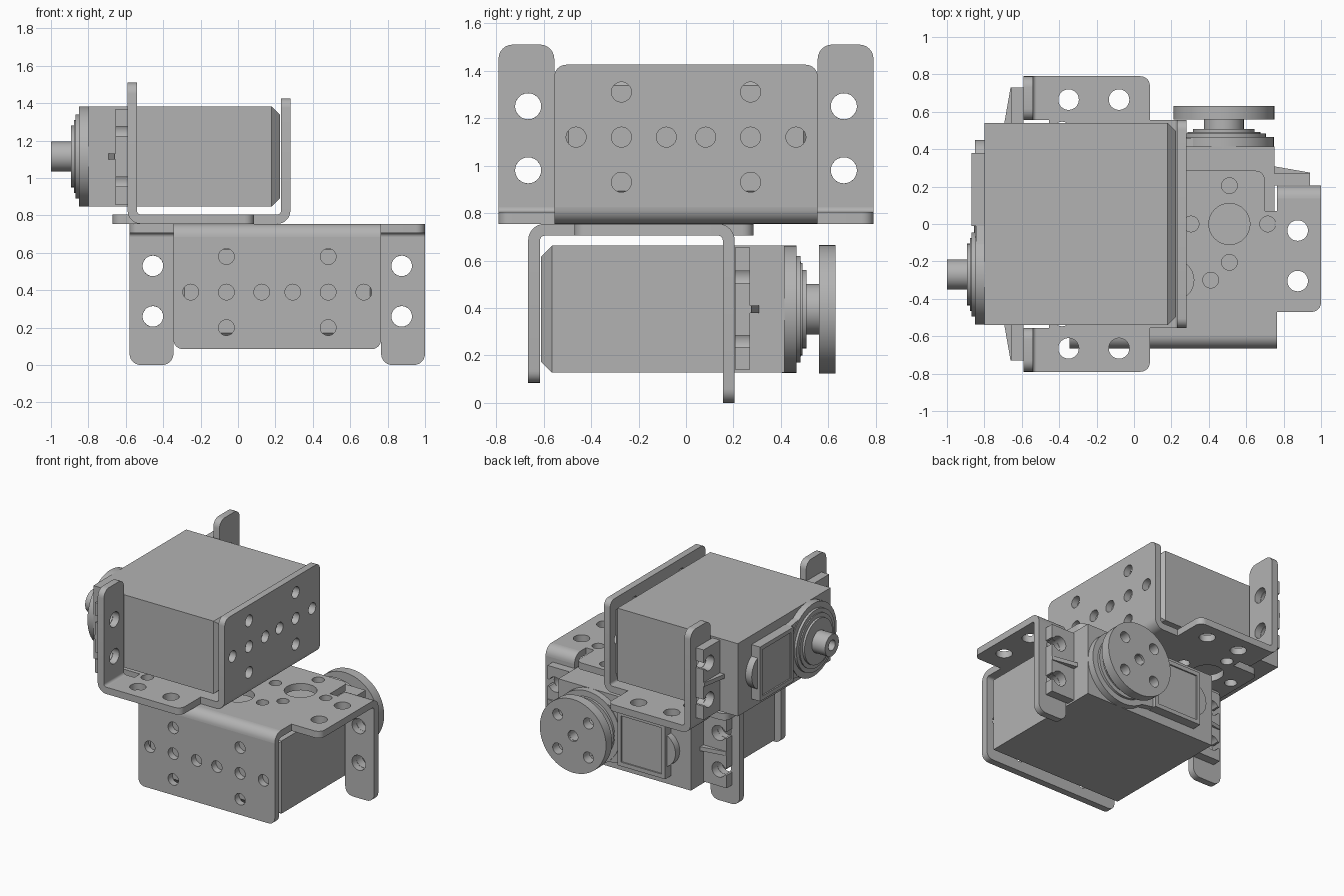
import bpy, bmesh, math
from mathutils import Matrix, Vector

if "Cube" in bpy.data.objects:
    bpy.data.objects.remove(bpy.data.objects["Cube"])

GREY = 0.45
mat = bpy.data.materials.new("plain grey")
mat.use_nodes = True
mat.diffuse_color = (GREY, GREY, GREY, 1)
mat.node_tree.nodes["Principled BSDF"].inputs["Base Color"].default_value = (GREY, GREY, GREY, 1)

# Each unit uses (u, v, w): u across, v towards the output shaft, w away from the base.
# A plate is drawn in two of these and extruded along the third.
AXES = {"u": (1, 2, 0), "v": (0, 2, 1), "w": (0, 1, 2)}
T = 0.05            # sheet thickness
SHAFT = (-0.27, 0.36)


def finish(name, bm, place):
    bmesh.ops.transform(bm, matrix=place, verts=bm.verts)
    bmesh.ops.recalc_face_normals(bm, faces=bm.faces)
    for f in bm.faces:
        f.smooth = True
    me = bpy.data.meshes.new(name)
    bm.to_mesh(me)
    bm.free()
    me.set_sharp_from_angle(angle=math.radians(30))
    me.materials.append(mat)
    bpy.context.collection.objects.link(bpy.data.objects.new(name, me))


def arc(cx, cy, r, a0, a1, n=8):
    angles = [math.radians(a0 + (a1 - a0) * i / n) for i in range(n + 1)]
    return [(cx + r * math.cos(a), cy + r * math.sin(a)) for a in angles]


def circle(cx, cy, r, n=32):
    return arc(cx, cy, r, 0, 360, n)[:-1]


def rounded(points, n=6):
    """Outline from (x, y, radius) corners."""
    out = []
    for i, (x, y, r) in enumerate(points):
        p = Vector((x, y))
        if not r:
            out.append((x, y))
            continue
        a = (Vector(points[i - 1][:2]) - p).normalized() * r
        b = (Vector(points[(i + 1) % len(points)][:2]) - p).normalized() * r
        for k in range(n + 1):
            t = math.pi / 2 * k / n
            out.append(tuple(p + a * (1 - math.sin(t)) + b * (1 - math.cos(t))))
    return out


def rect(x0, y0, x1, y1, r=0):
    return rounded([(x0, y0, r), (x1, y0, r), (x1, y1, r), (x0, y1, r)])


def plate(name, loops, lo, hi, axis, place):
    """Fill an outline with holes and extrude it from lo to hi."""
    ia, ib, ic = AXES[axis]
    bm = bmesh.new()
    for loop in loops:
        vs = []
        for a, b in loop:
            co = [0, 0, 0]
            co[ia], co[ib], co[ic] = a, b, lo
            vs.append(bm.verts.new(co))
        for i, v in enumerate(vs):
            bm.edges.new((vs[i - 1], v))
    normal = [0, 0, 0]
    normal[ic] = 1
    bmesh.ops.triangle_fill(bm, edges=bm.edges[:], use_beauty=True, normal=normal)
    ext = bmesh.ops.extrude_face_region(bm, geom=bm.faces[:], use_keep_orig=True)
    moved = [g for g in ext["geom"] if isinstance(g, bmesh.types.BMVert)]
    bmesh.ops.translate(bm, verts=moved, vec=Vector(normal) * (hi - lo))
    finish(name, bm, place)


def bend(name, u0, u1, v, a0, place):
    ring = arc(v, 0.07, 0.07, a0, a0 + 90) + arc(v, 0.07, 0.02, a0 + 90, a0)
    plate(name, [ring], u0, u1, "u", place)


def bracket(pre, place):
    # Base sheet with wings, tongue and horn holes
    half = [(.555, -.21, 0), (.555, -.085, 0), (.79, -.085, .05), (.79, .52, 0),
            (.555, .52, 0), (.555, .455, 0), (.49, .455, 0), (.49, .67, .05)]
    outline = rounded(half + [(-u, v, r) for u, v, r in reversed(half)])
    holes = [circle(0, .085, .11), circle(-.2, .085, .042), circle(.2, .085, .042)]
    for s in (-1, 1):
        holes.append(circle(s * .3, .385, .11))
        for du, dv in ((.205, 0), (-.205, 0), (0, .205), (0, -.205)):
            if abs(s * .3 + du) > .1 or dv:
                holes.append(circle(s * .3 + du, .385 + dv, .042))
        holes += [circle(s * .665, v, .055) for v in (.08, .35)]
    holes.append(circle(-.095, .385, .042))
    holes.append(circle(.095, .385, .042))
    plate(pre + "bracket_base", [outline] + holes, 0, T, "w", place)

    # End wall with its hole pattern
    wall = rounded([(-.555, .07, 0), (.555, .07, 0), (.555, .67, .05), (-.555, .67, .05)])
    holes = []
    for s in (-1, 1):
        holes += [circle(s * u, .365, .042) for u in (.083, .272, .463)]
        holes += [circle(s * .272, .365 + d, .042) for d in (-.19, .19)]
    plate(pre + "bracket_end_wall", [wall] + holes, -.28, -.28 + T, "v", place)
    bend(pre + "end_wall_bend", -.555, .555, -.21, 180, place)

    # Ears that hold the motor tabs
    for s, side in ((-1, "a"), (1, "b")):
        ear = rounded([(s * .555, .07, 0), (s * .79, .07, 0), (s * .79, .755, .06), (s * .555, .755, .06)])
        holes = [circle(s * .665, w, .055) for w in (.225, .495)]
        plate(pre + "bracket_ear_" + side, [ear] + holes, .59 - T, .59, "v", place)
        bend(pre + "ear_bend_" + side, min(s * .555, s * .79), max(s * .555, s * .79), .52, 270, place)


def motor(pre, place):
    # Case with a chamfered rear end
    bm = bmesh.new()
    bmesh.ops.create_cube(bm, size=1)
    bmesh.ops.transform(bm, verts=bm.verts, matrix=Matrix.Translation((0, .2875, .36))
                        @ Matrix.Diagonal((1.08, 1.025, .535, 1)))
    rear = [e for e in bm.edges if all(v.co.y < 0 for v in e.verts)]
    bmesh.ops.bevel(bm, geom=rear, offset=.045, segments=1, affect="EDGES")
    finish(pre + "motor_case", bm, place)

    # Slotted mounting tabs with a stiffening rib
    for s, side in ((-1, "a"), (1, "b")):
        pts = [(.53, .10), (.73, .10)]
        for w in (.225, .495):
            pts += [(.73, w - .025)] + arc(.665, w, .055, -27, -333, 20) + [(.73, w + .025)]
        pts += [(.73, .615), (.53, .615)]
        plate(pre + "motor_tab_" + side, [[(s * u, w) for u, w in pts]], .592, .655, "v", place)
        rib = [(s * .53, .65), (s * .53, .695), (s * .73, .66), (s * .73, .65)]
        plate(pre + "tab_rib_" + side, [rib], .345, .375, "w", place)

    # Gear cover: stepped discs round the shaft, and a neck to the side panel
    cu, cw = SHAFT
    for i, (r, top) in enumerate(((.268, .85), (.225, .868), (.195, .876), (.165, .892))):
        plate(f"{pre}gear_cover_step_{i + 1}", [circle(cu, cw, r, 48)], .79, top, "v", place)
    neck = [(cu, .1), (-.1, .15), (.02, .17), (.02, .55), (-.1, .57), (cu, .62)]
    plate(pre + "cover_neck", [neck], .79, .845, "v", place)

    # Framed side panel with a round lug
    plate(pre + "side_panel", [rect(0, .17, .37, .55)], .79, .86, "v", place)
    plate(pre + "panel_frame", [rect(-.01, .16, .38, .56), rect(.02, .19, .35, .53)],
          .79, .87, "v", place)
    plate(pre + "panel_lug", [circle(.32, .36, .13)], .79, .85, "v", place)
    plate(pre + "panel_small_lug", [circle(.02, .36, .07)], .79, .855, "v", place)

    # Output shaft
    plate(pre + "output_shaft", [circle(cu, cw, .08), circle(cu, cw, .038)], .88, 1.0, "v", place)


upper = Matrix(((0, -1, 0, 0), (1, 0, 0, 0), (0, 0, 1, .755), (0, 0, 0, 1)))
lower = Matrix(((-1, 0, 0, .21), (0, 1, 0, -.385), (0, 0, -1, .755), (0, 0, 0, 1)))
for pre, place in (("upper_", upper), ("lower_", lower)):
    bracket(pre, place)
    motor(pre, place)

# Round horn on the lower motor
cu, cw = SHAFT
plate("horn_hub", [circle(cu, cw, .107), circle(cu, cw, .081)], .88, .95, "v", lower)
holes = [circle(cu + a, cw + b, .04) for a in (-.125, .125) for b in (-.125, .125)]
plate("horn_disc", [circle(cu, cw, .27, 48), circle(cu, cw, .04)] + holes, .945, 1.015, "v", lower)
